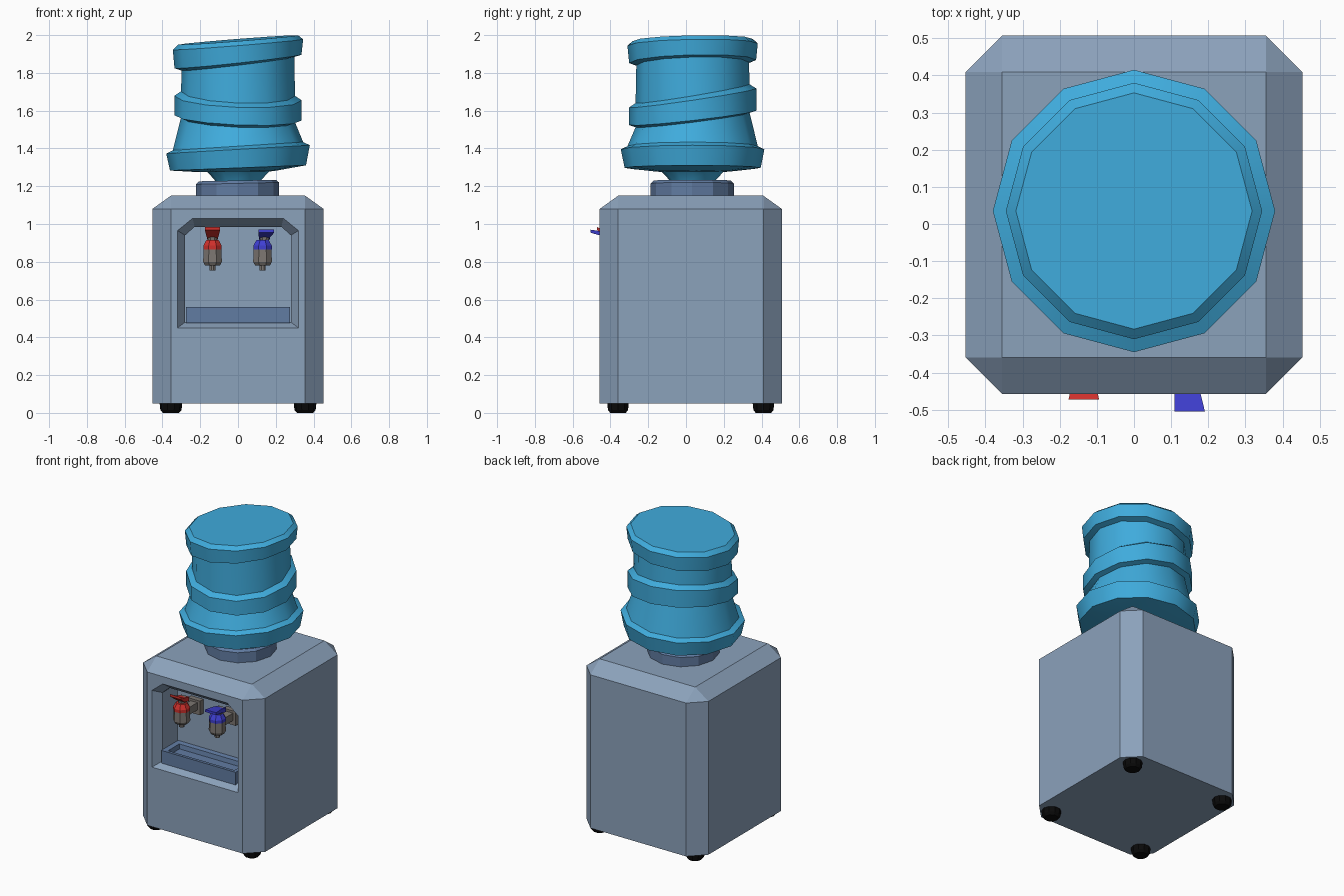
import bpy, bmesh, math

if "Cube" in bpy.data.objects:
    bpy.data.objects.remove(bpy.data.objects["Cube"])


def material(name, r, g, b):
    m = bpy.data.materials.new(name)
    m.diffuse_color = (r, g, b, 1)
    m.use_nodes = True
    m.node_tree.nodes["Principled BSDF"].inputs["Base Color"].default_value = m.diffuse_color
    return m


CASE = material("case_grey_blue", 0.26, 0.36, 0.50)
TRIM = material("trim_slate_blue", 0.12, 0.20, 0.36)
WATER = material("bottle_blue", 0.05, 0.41, 0.72)
RED = material("hot_red", 0.62, 0.03, 0.025)
BLUE = material("cold_blue", 0.05, 0.05, 0.65)
METAL = material("tap_grey", 0.20, 0.18, 0.165)
BLACK = material("foot_black", 0.003, 0.003, 0.003)


def loft(name, rings, mat):
    """Skin a stack of equal-length point loops and cap both ends."""
    bm = bmesh.new()
    loops = [[bm.verts.new(p) for p in ring] for ring in rings]
    n = len(loops[0])
    for a, b in zip(loops, loops[1:]):
        for i in range(n):
            j = (i + 1) % n
            bm.faces.new((a[i], a[j], b[j], b[i]))
    bm.faces.new(loops[0])
    bm.faces.new(loops[-1])
    bmesh.ops.remove_doubles(bm, verts=bm.verts, dist=0.0005)
    bmesh.ops.recalc_face_normals(bm, faces=bm.faces)
    me = bpy.data.meshes.new(name)
    bm.to_mesh(me)
    bm.free()
    me.materials.append(mat)
    ob = bpy.data.objects.new(name, me)
    bpy.context.collection.objects.link(ob)
    return ob


def lathe(name, profile, mat, x, y, n, phase=0.0):
    """Profile rows: radius, height, tilt along x, tilt along y."""
    rings = []
    for r, z, tx, ty in profile:
        ring = []
        for i in range(n):
            a = phase + math.tau * i / n
            c, s = math.cos(a), math.sin(a)
            ring.append((x + r * c, y + r * s, z + tx * c + ty * s))
        rings.append(ring)
    return loft(name, rings, mat)


def box(name, x0, x1, y0, y1, z0, z1, mat):
    ring = lambda z: [(x0, y0, z), (x1, y0, z), (x1, y1, z), (x0, y1, z)]
    return loft(name, [ring(z0), ring(z1)], mat)


def make_active(ob):
    bpy.ops.object.select_all(action='DESELECT')
    ob.select_set(True)
    bpy.context.view_layer.objects.active = ob


# Cabinet: chamfered block whose roof slopes in to a rectangle
X, Y0, Y1, C = 0.453, -0.457, 0.507, 0.098


def octagon(z, c):
    # c = how far the straight sides are pulled in (0 at wall, C at roof)
    return [(-X + C, Y0 + c, z), (X - C, Y0 + c, z), (X - c, Y0 + C, z), (X - c, Y1 - C, z),
            (X - C, Y1 - c, z), (-X + C, Y1 - c, z), (-X + c, Y1 - C, z), (-X + c, Y0 + C, z)]


cabinet = loft("cabinet", [octagon(0.05, 0), octagon(1.08, 0), octagon(1.15, C)], CASE)


# Dispensing recess cut into the front
def opening(y, w, wt, z0, zs, z1):
    return [(-w, y, z0), (w, y, z0), (w, y, zs), (wt, y, z1), (-wt, y, z1), (-w, y, zs)]


cutter = loft("recess_cutter", [opening(-0.60, 0.32, 0.24, 0.45, 0.965, 1.03),
                                opening(Y0, 0.32, 0.24, 0.45, 0.965, 1.03),
                                opening(-0.40, 0.28, 0.23, 0.48, 0.94, 0.985),
                                opening(-0.24, 0.28, 0.23, 0.48, 0.94, 0.985)], CASE)
cutter.hide_render = True
mod = cabinet.modifiers.new("recess", 'BOOLEAN')
mod.operation = 'DIFFERENCE'
mod.solver = 'EXACT'
mod.object = cutter
make_active(cabinet)
bpy.ops.object.modifier_apply(modifier=mod.name)
bpy.data.objects.remove(cutter)


# Drip tray with a sunken top
def tray_ring(z, m):
    x, y0, y1 = 0.276 - m, -0.42 + m, -0.242 - m
    return [(-x, y0, z), (x, y0, z), (x, y1, z), (-x, y1, z)]


loft("drip_tray", [tray_ring(0.475, 0), tray_ring(0.56, 0), tray_ring(0.555, 0.03),
                   tray_ring(0.525, 0.035)], TRIM)

# Feet
for sx in (-1, 1):
    for side, y in (("front", -0.36), ("back", 0.41)):
        lathe(f"foot_{side}_{'left' if sx < 0 else 'right'}",
              [(0.043, 0, 0, 0), (0.056, 0.015, 0, 0), (0.06, 0.052, 0, 0)],
              BLACK, sx * 0.355, y, 10)


# Taps: wall plate, arm, body with spout, coloured cap and lever
def tap(name, x, mat, dx, tip_y, tip_z):
    box(name + "_plate", x - 0.045, x + 0.045, -0.275, -0.235, 0.79, 0.885, METAL)
    box(name + "_arm", x - 0.025, x + 0.025, -0.40, -0.26, 0.82, 0.87, METAL)
    lathe(name + "_body", [(0.017, 0.753, 0, 0), (0.017, 0.78, 0, 0), (0.042, 0.78, 0, 0),
                           (0.054, 0.80, 0, 0), (0.05, 0.872, 0, 0)],
          METAL, x, -0.405, 8, math.pi / 8)
    lathe(name + "_cap", [(0.053, 0.865, 0, 0), (0.053, 0.885, 0, 0), (0.035, 0.915, 0, 0)],
          mat, x, -0.405, 8, math.pi / 8)
    lathe(name + "_stem", [(0.024, 0.91, 0, 0), (0.028, 0.95, 0, 0)], METAL,
          x + dx / 2, -0.40, 8, math.pi / 8)

    def end(cx, y, z, w, t):
        return [(cx - w, y, z - t), (cx + w, y, z - t), (cx + w, y, z + t), (cx - w, y, z + t)]
    loft(name + "_lever", [end(x + dx / 2, -0.365, 0.93, 0.027, 0.014),
                           end(x + dx / 2, -0.42, 0.943, 0.03, 0.014),
                           end(x + dx, tip_y, tip_z, 0.041, 0.008)], mat)


tap("hot_tap", -0.135, RED, 0.0, -0.472, 0.977)
tap("cold_tap", 0.13, BLUE, 0.02, -0.505, 0.962)

# Collar on the roof
lathe("bottle_collar", [(0.22, 1.145, 0, 0), (0.22, 1.215, 0.005, 0), (0.205, 1.23, 0.004, 0),
                        (0.13, 1.225, 0, 0)], TRIM, -0.003, 0.033, 12)

# Water bottle: lopsided turned shape with three raised bands
bottle = lathe("water_bottle", [
    (0.11, 1.20, 0, 0), (0.125, 1.235, 0, 0), (0.165, 1.278, 0, 0),       # neck
    (0.20, 1.278, 0.004, 0), (0.36, 1.297, 0.014, 0.0),                  # shoulder
    (0.38, 1.395, 0.022, 0.0), (0.345, 1.412, 0.022, 0.0),                 # lower band
    (0.302, 1.55, -0.012, 0.038), (0.337, 1.562, -0.014, 0.038),           # waist
    (0.337, 1.667, -0.012, 0.05), (0.302, 1.69, -0.012, 0.05),             # middle band
    (0.298, 1.848, 0.036, 0.008), (0.336, 1.86, 0.036, 0.008),             # upper waist
    (0.345, 1.95, 0.028, 0.006), (0.318, 1.974, 0.025, 0.006)],            # top band
    WATER, 0, 0.035, 12)
make_active(bottle)
bpy.ops.object.shade_smooth_by_angle(angle=math.radians(32))
